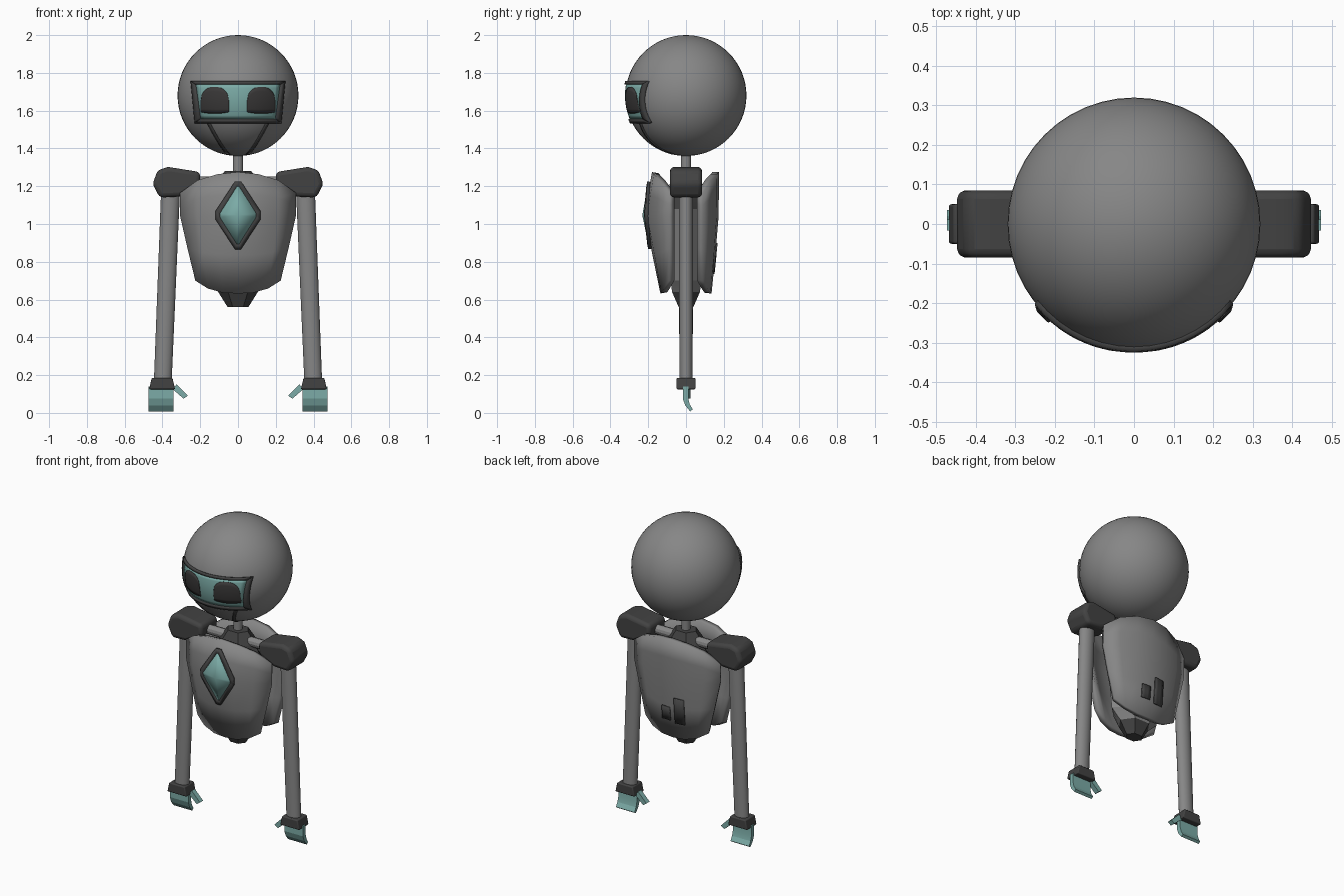
import bpy, bmesh, math

if "Cube" in bpy.data.objects:
    bpy.data.objects.remove(bpy.data.objects["Cube"])


def material(name, rgb):
    m = bpy.data.materials.new(name)
    m.diffuse_color = (*rgb, 1)
    m.use_nodes = True
    m.node_tree.nodes["Principled BSDF"].inputs["Base Color"].default_value = m.diffuse_color
    return m


GREY = material("body grey", (0.24, 0.24, 0.24))
DARK = material("charcoal", (0.055, 0.055, 0.055))
EYE = material("eye charcoal", (0.042, 0.04, 0.04))
TEAL = material("teal", (0.2, 0.41, 0.385))


def finish(name, bm, mat, angle=30, solid=0.0, bevel=0.0, recalc=True):
    if recalc:
        bmesh.ops.recalc_face_normals(bm, faces=bm.faces)
    me = bpy.data.meshes.new(name)
    bm.to_mesh(me)
    bm.free()
    me.materials.append(mat)
    ob = bpy.data.objects.new(name, me)
    bpy.context.collection.objects.link(ob)
    if solid:
        mod = ob.modifiers.new("thickness", 'SOLIDIFY')
        mod.thickness, mod.offset = solid, -1
    if bevel:
        mod = ob.modifiers.new("bevel", 'BEVEL')
        mod.width, mod.segments, mod.limit_method = bevel, 3, 'ANGLE'
    bpy.ops.object.select_all(action='DESELECT')
    ob.select_set(True)
    bpy.context.view_layer.objects.active = ob
    bpy.ops.object.shade_smooth_by_angle(angle=math.radians(angle))
    return ob


def patch(name, f, n, m, mat, solid, us=None, vs=None):
    """Open grid of points f(u, v), thickened inward."""
    us = us or [i / n for i in range(n + 1)]
    vs = vs or [j / m for j in range(m + 1)]
    bm = bmesh.new()
    g = [[bm.verts.new(f(u, v)) for u in us] for v in vs]
    for j in range(len(vs) - 1):
        for i in range(len(us) - 1):
            bm.faces.new((g[j][i], g[j][i + 1], g[j + 1][i + 1], g[j + 1][i]))
    return finish(name, bm, mat, solid=solid, recalc=False)


def loft(name, rings, mat, angle=30):
    bm = bmesh.new()
    g = [[bm.verts.new(p) for p in r] for r in rings]
    n = len(g[0])
    for a, b in zip(g, g[1:]):
        for i in range(n):
            bm.faces.new((a[i], a[(i + 1) % n], b[(i + 1) % n], b[i]))
    bm.faces.new(g[0])
    bm.faces.new(g[-1])
    return finish(name, bm, mat, angle)


def ellipse(x, z, rx, ry, n=20, turn=0.0):
    return [(x + rx * math.cos(turn + math.tau * i / n),
             ry * math.sin(turn + math.tau * i / n), z) for i in range(n)]


def interp(t, pts):
    for (a, p), (b, q) in zip(pts, pts[1:]):
        if t <= b:
            return p + (q - p) * max(0, (t - a) / (b - a))
    return pts[-1][1]


# Head
R, HZ = 0.32, 1.68
bm = bmesh.new()
bmesh.ops.create_uvsphere(bm, u_segments=48, v_segments=32, radius=R)
bmesh.ops.translate(bm, verts=bm.verts, vec=(0, 0, HZ))
finish("head", bm, GREY)


def on_head(x, z, off):
    y = -math.sqrt(max(R * R - x * x - (z - HZ) ** 2, 0))
    k = (R + off) / R
    return (x * k, y * k, HZ + (z - HZ) * k)


def quad(bl, br, tr, tl, off):
    def f(u, v):
        p = [(bl[k] * (1 - u) + br[k] * u) * (1 - v)
             + (tl[k] * (1 - u) + tr[k] * u) * v for k in (0, 1)]
        return on_head(*p, off)
    return f


# Visor screen and its raised frame
outer = [(-0.222, 1.538), (0.222, 1.538), (0.243, 1.754), (-0.243, 1.754)]
inner = [(-0.196, 1.558), (0.196, 1.558), (0.221, 1.738), (-0.221, 1.738)]
patch("visor_screen", quad(*inner, 0.003), 20, 10, TEAL, 0.008)
for i, side in enumerate(("bottom", "right", "top", "left")):
    j = (i + 1) % 4
    patch("visor_frame_" + side, quad(outer[i], outer[j], inner[j], inner[i], 0.011),
          20, 1, DARK, 0.02)

for s, side in ((-1, "left"), (1, "right")):
    # Arched eyes
    def eye(u, v, s=s):
        c = 2 * u - 1
        top = 1.655 + 0.07 * max(0, 1 - abs(c) ** 2.4) ** 0.5
        low = 1.588 - 0.008 * (1 - c * c) + 0.006
        return on_head(s * 0.121 + 0.073 * c, low + (top - low) * v, 0.006)
    patch("eye_" + side, eye, 24, 6, EYE, 0.006)

    # Jaw seams
    def seam(u, v, s=s):
        x = 0.05 + 0.108 * v ** 0.8
        return on_head(s * x + (u - 0.5) * 0.016, 1.372 + 0.17 * v, 0.004)
    patch("jaw_seam_" + side, seam, 1, 10, DARK, 0.008)

# Neck
loft("neck", [ellipse(0, 1.2, 0.027, 0.027), ellipse(0, 1.4, 0.027, 0.027)], GREY)

# Inner torso: dark collar and hip, grey middle
core = [(0.56, 0.055, 0.045), (0.64, 0.105, 0.085), (0.70, 0.17, 0.095), (1.08, 0.21, 0.09),
        (1.14, 0.16, 0.1), (1.21, 0.125, 0.1), (1.28, 0.07, 0.06)]
ob = loft("inner_torso", [ellipse(0, z, a, b, 6) for z, a, b in core], GREY, 10)
ob.data.materials.append(DARK)
for p in ob.data.polygons:
    p.material_index = int(not 0.65 < p.center.z < 1.1)

# Chest and back shells
TOP = [(0, 1.275), (0.35, 1.264), (0.7, 1.232), (1, 1.165)]
LOW = [(0, 0.632), (0.35, 0.636), (0.7, 0.658), (1, 0.70)]
FRONT = [(0.63, -0.135), (1.05, -0.222), (1.275, -0.18)]
BACK = [(0.63, 0.135), (1.0, 0.172), (1.275, 0.175)]


def depth(t, z, prof):
    edge = math.copysign(0.09, prof[0][1])
    return edge + (interp(z, prof) - edge) * (1 - abs(t) ** 2)


def shell(prof, flip):
    def f(u, v):
        t = u * flip
        lo, hi, mid = interp(abs(t), LOW), interp(abs(t), TOP), 1.04
        z = lo + (mid - lo) * v if v <= 1 else mid + (hi - mid) * (v - 1)
        w = interp(z, [(0.63, 0.205), (0.70, 0.226), (1.03, 0.306), (1.2, 0.306)])
        if abs(t) < 1:
            w = 0.226 + 0.08 * min(v, 1)
        return (t * w, depth(t, z, prof), z)
    return f


cols = [-1, -0.7, -0.35, 0, 0.35, 0.7, 1]
patch("chest_plate", shell(FRONT, 1), 0, 0, GREY, 0.035, cols, [0, 0.5, 1, 1.5, 2])
patch("back_plate", shell(BACK, -1), 0, 0, GREY, 0.035, cols, [0, 0.5, 1, 1.5, 2])


# Chest gem: rim and diamond inset, bent along the chest
def chest_pt(x, z, off):
    return (x, depth(x / 0.3, z, FRONT) - off, z)


def diamond(w, h, cut):
    q = [(cut, h), (w, cut * 1.4), (w, -cut * 1.4), (cut, -h)]
    pts = q + [(-x, z) for x, z in reversed(q)]
    return [(x, 1.046 + z) for x, z in pts]


rim_out, rim_in = diamond(0.119, 0.18, 0.016), diamond(0.098, 0.153, 0.007)
for name, loops, mat in (("gem_rim", (rim_out, rim_in), DARK), ("gem", (rim_in, None), TEAL)):
    bm = bmesh.new()
    off = 0.016 if mat is DARK else 0.01
    a = [bm.verts.new(chest_pt(x, z, off)) for x, z in loops[0]]
    b = ([bm.verts.new(chest_pt(x, z, off)) for x, z in loops[1]] if loops[1]
         else [bm.verts.new(chest_pt(0, 1.046, off))] * 8)
    for i in range(8):
        j = (i + 1) % 8
        bm.faces.new((a[j], a[i], b[i], b[j]) if loops[1] else (a[j], a[i], b[i]))
    bmesh.ops.recalc_face_normals(bm, faces=bm.faces)
    if sum(f.normal.y for f in bm.faces) > 0:
        bmesh.ops.reverse_faces(bm, faces=bm.faces)
    finish(name, bm, mat, solid=0.018, recalc=False)

# Two vents on the back
for name, cx, w, z0, z1 in (("tall_vent", -0.06, 0.066, 0.735, 0.90),
                            ("short_vent", 0.035, 0.06, 0.745, 0.83)):
    def vent(u, v):
        x, z = cx + w * (0.5 - u), z0 + (z1 - z0) * v
        return (x, depth(x / 0.26, z, BACK) + 0.006, z)
    patch(name, vent, 3, 2, DARK, 0.009)


def prism(name, pts, lo, hi, axis, mat, bevel=0.0, angle=30):
    """Profile extruded along x or y."""
    place = (lambda a, b, d: (a, d, b)) if axis == 'y' else (lambda a, b, d: (d, a, b))
    bm = bmesh.new()
    g = [[bm.verts.new(place(a, b, d)) for a, b in pts] for d in (lo, hi)]
    n = len(pts)
    for i in range(n):
        j = (i + 1) % n
        bm.faces.new((g[0][i], g[0][j], g[1][j], g[1][i]))
    bm.faces.new(g[0])
    bm.faces.new(g[1])
    return finish(name, bm, mat, angle, bevel=bevel)


# Arms
SHOULDER = [(0.2, 1.275), (0.37, 1.302), (0.425, 1.285), (0.452, 1.212),
            (0.415, 1.14), (0.31, 1.145), (0.2, 1.2)]
CUFF = [(0.333, 0.125), (0.470, 0.125), (0.457, 0.185), (0.347, 0.185)]
THUMB = [(0.345, 0.125), (0.325, 0.152), (0.265, 0.092), (0.288, 0.075)]
HAND = [(-0.017, 0.14), (0.012, 0.14), (0.012, 0.075), (0.02, 0.045),
        (0.036, 0.018), (0.022, 0.008), (-0.004, 0.04), (-0.017, 0.075)]
for s, side in ((-1, "left"), (1, "right")):
    flip = lambda pts: [(s * a, b) for a, b in pts]
    prism("shoulder_" + side, flip(SHOULDER), -0.085, 0.085, 'y', DARK, 0.022, 35)
    prism("shoulder_axle_" + side, [(0.03 * math.cos(k * math.tau / 12),
          1.222 + 0.03 * math.sin(k * math.tau / 12)) for k in range(12)],
          s * 0.08, s * 0.24, 'x', GREY)
    loft("arm_" + side, [ellipse(s * 0.398, 0.17, 0.047, 0.035),
                         ellipse(s * 0.357, 1.18, 0.05, 0.038)], GREY)
    prism("cuff_" + side, flip(CUFF), -0.05, 0.05, 'y', DARK, 0.006)
    prism("hand_" + side, HAND, s * 0.342, s * 0.474, 'x', TEAL, angle=15)
    prism("thumb_" + side, flip(THUMB), -0.008, 0.024, 'y', TEAL)
